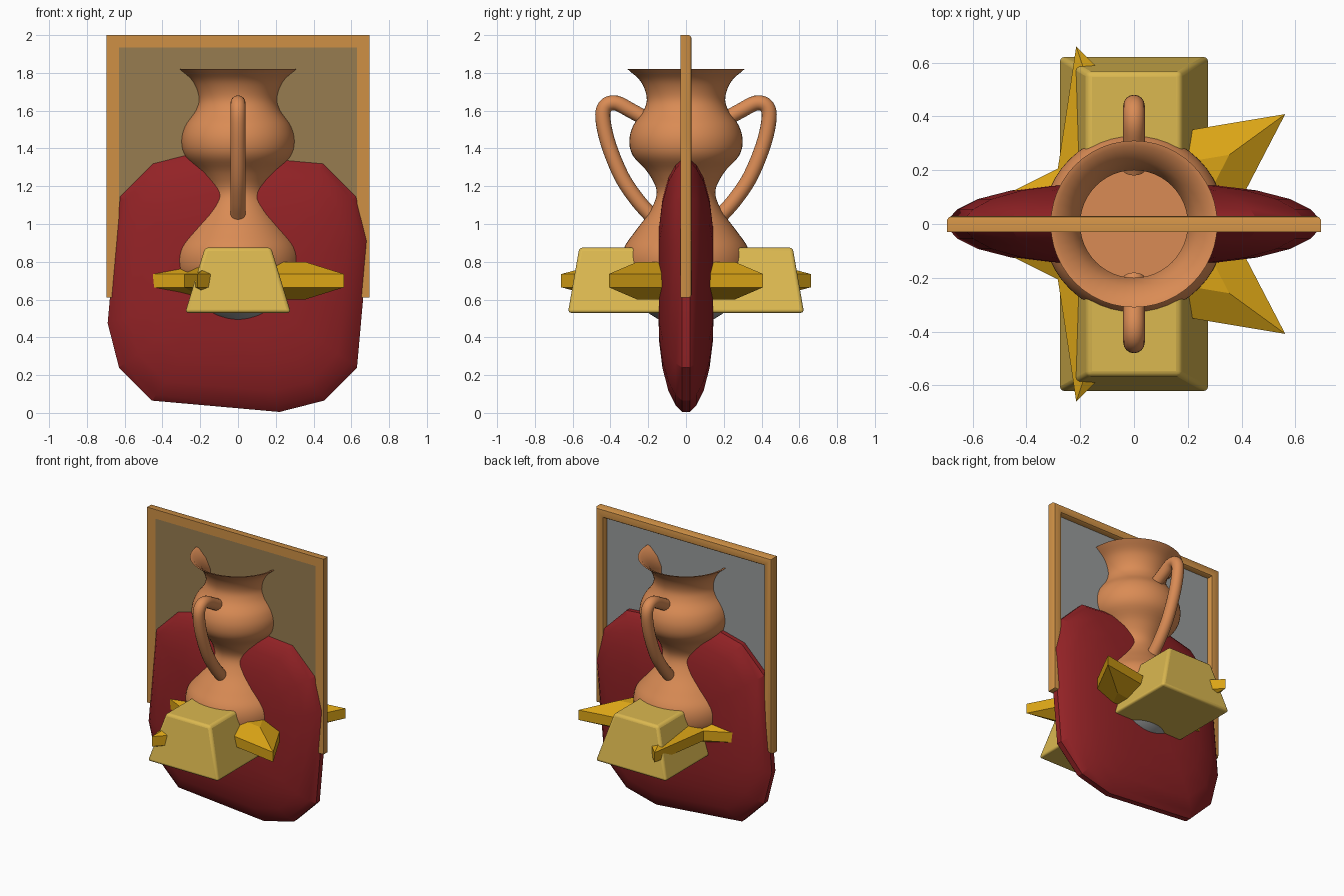
import bpy, bmesh, math
from mathutils import Vector

cube = bpy.data.objects.get("Cube")
if cube:
    bpy.data.objects.remove(cube, do_unlink=True)


def material(name, rgb):
    m = bpy.data.materials.new(name)
    m.use_nodes = True
    m.diffuse_color = (*rgb, 1)
    m.node_tree.nodes["Principled BSDF"].inputs["Base Color"].default_value = (*rgb, 1)
    return m


clay = material("clay", (0.70, 0.26, 0.09))
red = material("red cloth", (0.29, 0.016, 0.019))
wood = material("light wood", (0.62, 0.28, 0.06))
canvas = material("canvas brown", (0.31, 0.20, 0.08))
grey = material("grey", (0.32, 0.33, 0.33))
pale_gold = material("pale gold", (0.71, 0.48, 0.08))
deep_gold = material("deep gold", (0.70, 0.37, 0.008))


def finish(name, bm, mat, smooth=None):
    bmesh.ops.recalc_face_normals(bm, faces=bm.faces)
    me = bpy.data.meshes.new(name)
    bm.to_mesh(me)
    bm.free()
    ob = bpy.data.objects.new(name, me)
    bpy.context.collection.objects.link(ob)
    me.materials.append(mat)
    if smooth:
        bpy.ops.object.select_all(action='DESELECT')
        ob.select_set(True)
        bpy.context.view_layer.objects.active = ob
        bpy.ops.object.shade_smooth_by_angle(angle=math.radians(smooth))
    return ob


def loft(name, rings, mat, smooth=None, caps=True, closed=False):
    """Skin a list of equal-length point rings."""
    bm = bmesh.new()
    rows = [[bm.verts.new(p) for p in ring] for ring in rings]
    pairs = list(zip(rows, rows[1:])) + ([(rows[-1], rows[0])] if closed else [])
    n = len(rows[0])
    for a, b in pairs:
        for i in range(n):
            j = (i + 1) % n
            bm.faces.new((a[i], a[j], b[j], b[i]))
    if caps and not closed:
        bm.faces.new(rows[0])
        bm.faces.new(rows[-1])
    return finish(name, bm, mat, smooth)


def circle(r, z, n=48):
    return [(r * math.cos(t), r * math.sin(t), z)
            for t in (2 * math.pi * i / n for i in range(n))]


def spline(points, steps=5):
    """Catmull-Rom curve through the points."""
    p = [Vector(q) for q in points]
    p = [2 * p[0] - p[1]] + p + [2 * p[-1] - p[-2]]
    out = []
    for a, b, c, d in zip(p, p[1:], p[2:], p[3:]):
        for k in range(steps):
            t = k / steps
            out.append(0.5 * (2 * b + (c - a) * t + (2 * a - 5 * b + 4 * c - d) * t * t
                              + (3 * b - a - 3 * c + d) * t ** 3))
    return out + [p[-2]]


# Vase: outer profile, then flared lip, throat and floor
outer = spline([(.25, .64), (.32, .72), (.34, .80), (.325, .88), (.27, .96), (.19, 1.07),
                (.155, 1.17), (.20, 1.27), (.28, 1.36), (.30, 1.44), (.28, 1.52),
                (.225, 1.60), (.208, 1.67), (.24, 1.755), (.31, 1.82)])
inner = [(.29, 1.815), (.235, 1.76), (.2, 1.69), (.2, 1.45)]
loft("vase", [circle(r, z) for r, z in list(outer) + inner], clay, 40)

# Pair of curved handles
path = spline([(.2, 1.55), (.29, 1.6), (.37, 1.64), (.425, 1.625), (.44, 1.56),
               (.41, 1.42), (.34, 1.25), (.26, 1.13), (.19, 1.05)])
for side, label in ((-1, "front_handle"), (1, "back_handle")):
    rings = []
    for i, p in enumerate(path):
        d = (path[min(i + 1, len(path) - 1)] - path[max(i - 1, 0)]).normalized()
        ring = []
        for k in range(16):
            t = math.pi * k / 8
            q = p + Vector((-d.y, d.x)) * (.04 * math.sin(t))
            ring.append((.04 * math.cos(t), side * q.x, q.y))
        rings.append(ring)
    loft(label, rings, clay, 40)

# Grey ball under the vase
bm = bmesh.new()
bmesh.ops.create_uvsphere(bm, u_segments=32, v_segments=20, radius=.32)
bmesh.ops.translate(bm, verts=bm.verts, vec=(0, 0, .78))
finish("grey_ball", bm, grey, 40)

# Faceted cushion: a rounded square outline shrunk towards both faces
quarter = [(.69, -.22), (.69, .22), (.63, .455), (.455, .63)]
outline = []
for k in range(4):
    c, s = round(math.cos(k * math.pi / 2)), round(math.sin(k * math.pi / 2))
    outline += [(x * c - z * s, x * s + z * c) for x, z in quarter[1:]]
half = [(.2, .146), (.45, .143), (.66, .125), (.84, .093), (.95, .055), (1, .02)]
layers = [(s, -y) for s, y in half] + [(s, y) for s, y in reversed(half)]
loft("cushion", [[(x * s, y, .695 + z * s) for x, z in outline] for s, y in layers], red, 20)


# Picture frame: flat front, rounded back, mitred corners
def square(h, y):
    return [(sx * h, y, 1.305 + sz * h) for sx, sz in ((-1, -1), (1, -1), (1, 1), (-1, 1))]


section = [(.695, -.03), (.695, .016), (.688, .026), (.675, .03),
           (.65, .03), (.637, .026), (.63, .016), (.63, -.03)]
loft("picture_frame", [square(h, y) for h, y in section], wood, 35, closed=True)
loft("picture_front", [square(.632, -.027), square(.632, -.019)], canvas)
loft("picture_backing", [square(.632, -.019), square(.632, -.011)], grey)

# Gold bar with sloping sides
bar = loft("gold_bar", [[(sx * x, sy * y, z) for sx, sy in ((-1, -1), (1, -1), (1, 1), (-1, 1))]
                        for x, y, z in ((.28, .625, .53), (.175, .565, .875))], pale_gold, 40)
bevel = bar.modifiers.new("soft_edges", 'BEVEL')
bevel.width = .018
bevel.segments = 3


# Five-pointed star with sloping top and bottom
def star_ring(scale, z):
    ring = []
    for k in range(10):
        r = (.35, .695)[k % 2] * scale
        t = k * math.pi / 5
        ring.append((r * math.cos(t), r * math.sin(t), z))
    return ring


loft("star", [star_ring(s, .7 + z) for s, z in
              ((.63, -.1), (1, -.035), (1, .035), (.63, .1))], deep_gold)
